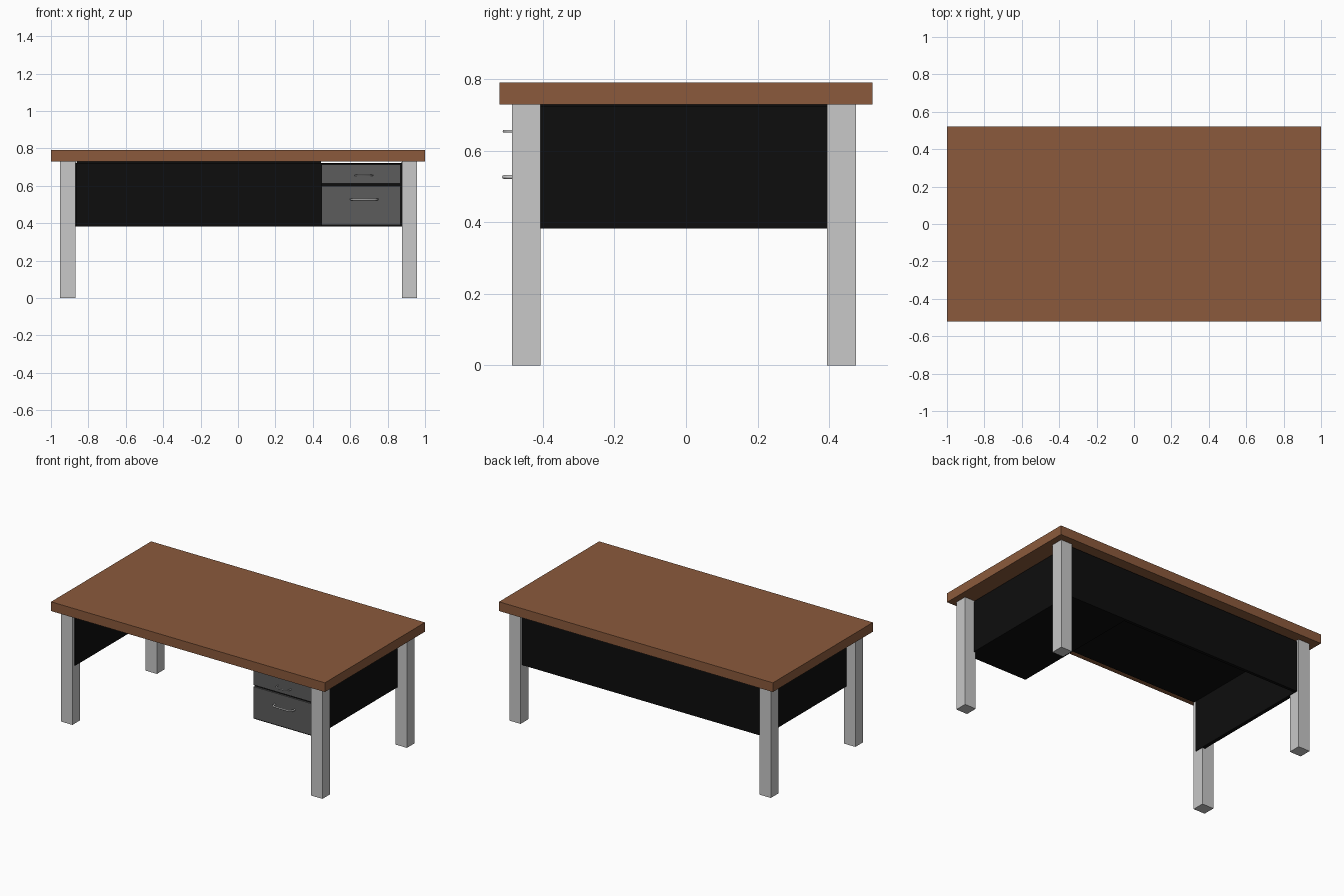
import bpy

if "Cube" in bpy.data.objects:
    bpy.data.objects.remove(bpy.data.objects["Cube"])


def material(name, r, g, b):
    m = bpy.data.materials.new(name)
    m.diffuse_color = (r, g, b, 1)
    m.use_nodes = True
    m.node_tree.nodes["Principled BSDF"].inputs["Base Color"].default_value = m.diffuse_color
    return m


wood = material("brown wood", 0.258, 0.102, 0.045)
black = material("black panel", 0.004, 0.004, 0.004)
leg_grey = material("light grey", 0.58, 0.58, 0.58)
drawer_grey = material("dark grey", 0.108, 0.108, 0.108)
metal = material("handle metal", 0.6, 0.6, 0.6)


def box(name, x, y, z, mat):
    """Box from (min, max) pairs on each axis."""
    bpy.ops.mesh.primitive_cube_add(size=1)
    o = bpy.context.object
    o.name = name
    for v in o.data.vertices:
        v.co = [a[0] + (c + 0.5) * (a[1] - a[0]) for c, a in zip(v.co, (x, y, z))]
    o.data.materials.append(mat)
    return o


def handle(name, x0, x1, z, radius):
    """Bow handle: a bent rod standing off the drawer front."""
    cu = bpy.data.curves.new(name, 'CURVE')
    cu.dimensions = '3D'
    cu.bevel_depth = radius
    cu.bevel_resolution = 2
    cu.use_fill_caps = True
    pts = [(x0, -0.472), (x0 + 0.003, -0.497), (x0 + 0.018, -0.509),
           (x1 - 0.018, -0.509), (x1 - 0.003, -0.497), (x1, -0.472)]
    s = cu.splines.new('POLY')
    s.points.add(len(pts) - 1)
    for p, (x, y) in zip(s.points, pts):
        p.co = (x, y, z, 1)
    cu.materials.append(metal)
    bpy.context.collection.objects.link(bpy.data.objects.new(name, cu))


# Table top and the thin board below it
box("table_top", (-1, 1), (-0.522, 0.522), (0.73, 0.791), wood)
box("under_board", (-0.86, 0.445), (-0.475, 0.45), (0.718, 0.7295), black)

# Legs
for xn, x in (("left", (-0.952, -0.868)), ("right", (0.876, 0.958))):
    for yn, y in (("front", (-0.487, -0.407)), ("back", (0.394, 0.475))):
        box(f"{yn}_{xn}_leg", x, y, (0, 0.73), leg_grey)

# Side and back panels
box("left_panel", (-0.888, -0.864), (-0.465, 0.45), (0.383, 0.725), black)
box("right_panel", (0.872, 0.89), (-0.465, 0.45), (0.383, 0.725), black)
box("back_panel", (-0.888, 0.89), (0.44, 0.46), (0.383, 0.722), black)

# Drawer cabinet with two fronts
box("drawer_cabinet", (0.445, 0.876), (-0.465, 0.44), (0.383, 0.72), black)
box("upper_drawer", (0.447, 0.870), (-0.475, -0.464), (0.611, 0.714), drawer_grey)
box("lower_drawer", (0.447, 0.870), (-0.475, -0.464), (0.391, 0.600), drawer_grey)
handle("upper_handle", 0.625, 0.72, 0.655, 0.004)
handle("lower_handle", 0.603, 0.747, 0.527, 0.0055)
